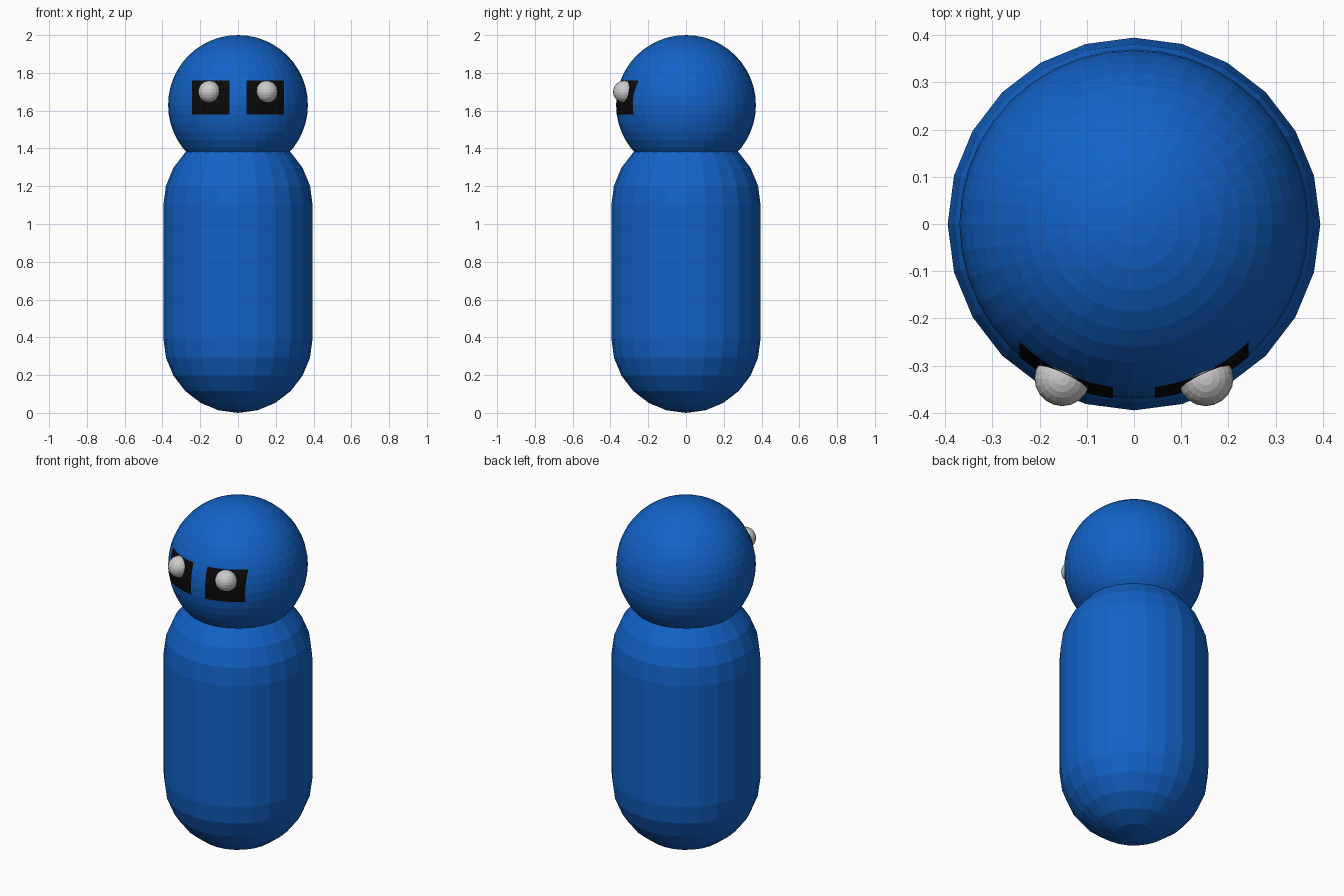
import bpy, bmesh
from math import sin, cos, pi, sqrt
from mathutils import Matrix

if "Cube" in bpy.data.objects:
    bpy.data.objects.remove(bpy.data.objects["Cube"])

HEAD_Z, HEAD_R = 1.63, 0.37


def material(name, color):
    mat = bpy.data.materials.new(name)
    mat.diffuse_color = (*color, 1)
    mat.use_nodes = True
    mat.node_tree.nodes["Principled BSDF"].inputs["Base Color"].default_value = mat.diffuse_color
    return mat


def add_object(name, bm, mat=None):
    mesh = bpy.data.meshes.new(name)
    bmesh.ops.recalc_face_normals(bm, faces=bm.faces) if not name.endswith("patch") else None
    bm.to_mesh(mesh)
    bm.free()
    obj = bpy.data.objects.new(name, mesh)
    bpy.context.collection.objects.link(obj)
    if mat:
        mesh.materials.append(mat)
    return obj


def ball(name, centre, radius, segments, rings, mat=None):
    bm = bmesh.new()
    bmesh.ops.create_uvsphere(bm, u_segments=segments, v_segments=rings, radius=radius,
                              matrix=Matrix.Translation(centre))
    return add_object(name, bm, mat)


def capsule(name, radius, height, segments, cap_rings, mat):
    # a sphere whose upper half is raised, leaving a straight barrel between the caps
    bm = bmesh.new()
    low, high = radius, height - radius
    rows = []
    for centre, start in ((low, -cap_rings), (high, 0)):
        for i in range(cap_rings + 1):
            a = (start + i) * pi / 2 / cap_rings
            rows.append((radius * cos(a), centre + radius * sin(a)))
    rings = [[bm.verts.new((r * cos(2 * pi * k / segments), r * sin(2 * pi * k / segments), z))
              for k in range(segments)] for r, z in rows[1:-1]]
    poles = [bm.verts.new((0, 0, rows[0][1])), bm.verts.new((0, 0, rows[-1][1]))]
    for k in range(segments):
        n = (k + 1) % segments
        for a, b in zip(rings, rings[1:]):
            bm.faces.new((a[k], a[n], b[n], b[k]))
        bm.faces.new((poles[0], rings[0][n], rings[0][k]))
        bm.faces.new((poles[1], rings[-1][k], rings[-1][n]))
    return add_object(name, bm, mat)


def eye_patch(name, x0, x1, z0, z1, mat, n=8):
    # rectangle projected from the front onto the head
    bm = bmesh.new()
    r = HEAD_R + 0.002
    grid = []
    for j in range(n + 1):
        z = z0 + (z1 - z0) * j / n
        row = []
        for i in range(n + 1):
            x = x0 + (x1 - x0) * i / n
            row.append(bm.verts.new((x, -sqrt(r * r - x * x - (z - HEAD_Z) ** 2), z)))
        grid.append(row)
    for a, b in zip(grid, grid[1:]):
        for i in range(n):
            bm.faces.new((a[i], a[i + 1], b[i + 1], b[i]))
    return add_object(name, bm, mat)


blue = material("blue", (0.006, 0.125, 0.58))
black = material("black", (0.003, 0.003, 0.003))

# body and head
capsule("body", 0.395, 1.495, 24, 6, blue)
ball("head", (0, 0, HEAD_Z), HEAD_R, 40, 24, blue)

# eyes: dark patch with a small grey ball on each side
for side, label in ((-1, "left"), (1, "right")):
    x0, x1 = sorted((side * 0.045, side * 0.243))
    eye_patch(label + "_eye_patch", x0, x1, 1.58, 1.76, black)
    ball(label + "_eyeball", (side * 0.152, -0.327, 1.70), 0.059, 20, 12)
